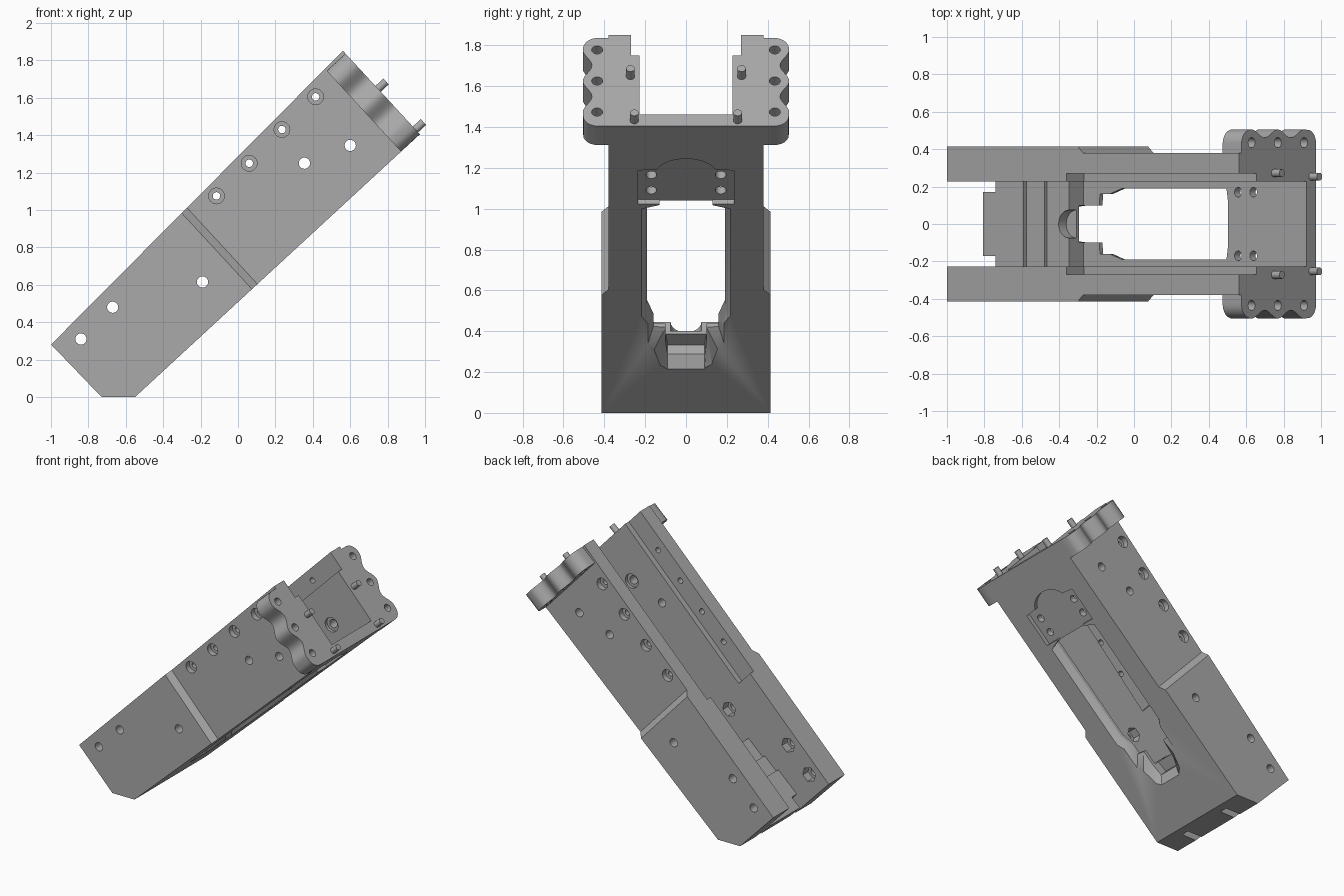
import bpy, bmesh, math
from mathutils import Matrix, Vector

cube = bpy.data.objects.get("Cube")
if cube:
    bpy.data.objects.remove(cube, do_unlink=True)

# Parts are modelled lying flat (x along the channel), then tilted into place
TILT = Matrix.Translation((-0.55, 0, 0)) @ Matrix.Rotation(math.radians(-42.7), 4, 'Y')
UNTILT = TILT.inverted()

grey = bpy.data.materials.new("plain_grey")
grey.use_nodes = True
grey.diffuse_color = (0.4, 0.4, 0.4, 1)
grey.node_tree.nodes["Principled BSDF"].inputs["Base Color"].default_value = (0.4, 0.4, 0.4, 1)


def loft(name, ring_a, ring_b):
    """Closed solid between two rings with the same number of points."""
    bm = bmesh.new()
    a = [bm.verts.new(p) for p in ring_a]
    b = [bm.verts.new(p) for p in ring_b]
    bm.faces.new(a)
    bm.faces.new(b[::-1])
    for i in range(len(a)):
        j = (i + 1) % len(a)
        bm.faces.new((a[j], a[i], b[i], b[j]))
    bmesh.ops.recalc_face_normals(bm, faces=bm.faces)
    mesh = bpy.data.meshes.new(name)
    bm.to_mesh(mesh)
    bm.free()
    mesh.materials.append(grey)
    obj = bpy.data.objects.new(name, mesh)
    bpy.context.collection.objects.link(obj)
    return obj


def prism(name, pts, axis, lo, hi):
    """Extrude a 2D outline along one axis."""
    def ring(h):
        return [Vector(p[:axis] + (h,) + p[axis:]) for p in pts]
    return loft(name, ring(lo), ring(hi))


def cylinder(name, centre, radius, axis, lo, hi, sides=24):
    pts = [(centre[0] + radius * math.cos(math.tau * i / sides),
            centre[1] + radius * math.sin(math.tau * i / sides)) for i in range(sides)]
    return prism(name, pts, axis, lo, hi)


def box(name, x, y, z):
    return prism(name, [(x[0], y[0]), (x[1], y[0]), (x[1], y[1]), (x[0], y[1])], 2, *z)


def mirrored(half):
    return half + [(x, -y) for x, y in reversed(half)]


def combine(target, tool, operation='DIFFERENCE'):
    """Apply a boolean and discard the tool."""
    mod = target.modifiers.new("bool", 'BOOLEAN')
    mod.operation, mod.solver, mod.object = operation, 'EXACT', tool
    bpy.context.view_layer.objects.active = target
    bpy.ops.object.modifier_apply(modifier=mod.name)
    bpy.data.objects.remove(tool, do_unlink=True)


# Housing: stepped plan crossed with the tapered side profile
housing = prism("channel_housing",
                mirrored([(-0.3, 0.415), (0.85, 0.415), (0.89, 0.38), (2.2, 0.38)]), 2, -0.1, 0.8)
side = [(-0.14, 0.511), (-0.132, 0.122), (0, 0), (2.072, 0), (2.072, 0.607)]
combine(housing, prism("side_profile", side, 1, -0.6, 0.6), 'INTERSECT')

# End flange with scalloped sides
LOBES = (0.093, 0.30, 0.507)
edge = [(0.4, 0.0)]
edge += [(0.435 + 0.07 * math.sin(t), 0.07 - 0.07 * math.cos(t))
         for t in [math.radians(a) for a in range(10, 90, 16)]]
for i in range(41):
    z = LOBES[0] + (LOBES[2] - LOBES[0]) * i / 40
    edge.append((0.483 + 0.022 * math.cos(math.tau * (z - LOBES[0]) / 0.207), z))
edge += [(0.43 + 0.075 * math.cos(t), 0.512 + 0.075 * math.sin(t))
         for t in [math.radians(a) for a in range(10, 91, 16)]]
edge += [(0.375, 0.587)]
flange = prism("flange", edge + [(-y, z) for y, z in reversed(edge)], 0, 1.935, 2.072)
combine(housing, flange, 'UNION')

# Channel with a stepped floor, and the ledges along its rim
floor = [(-0.3, 0.232), (0.16, 0.232), (0.16, 0.21), (0.29, 0.21), (0.29, 0.19), (0.45, 0.19),
         (0.45, 0.075), (2.2, 0.075), (2.2, 0.8), (-0.3, 0.8)]
combine(housing, prism("channel_cut", floor, 1, -0.228, 0.228))
ledge = [(0.766, 0.414), (2.2, 0.476), (2.2, 0.8), (0.766, 0.8)]
combine(housing, prism("ledge_cut", ledge, 1, -0.27, 0.27))

# Floor slot with a flared lower rim
rim = mirrored([(1.5, 0.13), (1.47, 0.222), (0.70, 0.222), (0.65, 0.19), (0.49, 0.19),
                (0.45, 0.16), (0.34, 0.13), (0.31, 0.09)])
throat = mirrored([(1.5, 0.13), (1.49, 0.19), (0.73, 0.19), (0.64, 0.16), (0.57, 0.16),
                   (0.565, 0.10), (0.46, 0.10), (0.37, 0.09)])
combine(housing, loft("rim_cut", [(x, y, -0.005) for x, y in rim],
                      [(x, y, 0.05) for x, y in throat]))
combine(housing, prism("throat_cut", throat, 2, 0.045, 0.11))
combine(housing, cylinder("thumb_cut", (0.45, 0), 0.075, 2, 0.13, 0.3))

# Recess under the floor: rectangle with a rounded head, and four screw holes
head = [(1.72 + 0.115 * math.sin(t), 0.15 * math.cos(t))
        for t in [math.radians(a) for a in range(20, 161, 10)]]
recess = [(1.51, 0.235), (1.75, 0.235)] + head + [(1.75, -0.235), (1.51, -0.235)]
recess += [(1.51, -0.13), (1.48, -0.13), (1.48, 0.13), (1.51, 0.13)]
combine(housing, prism("recess_cut", recess, 2, -0.1, 0.03))
for s in (-1, 1):
    for x in (1.575, 1.686):
        combine(housing, cylinder("floor_hole", (x, s * 0.17), 0.026, 2, -0.1, 0.15))
    # Notches at the low end of the floor
    combine(housing, box("notch", (-0.3, -0.045), sorted((s * 0.17, s * 0.228)), (-0.1, 0.4)))
    # Holes through the flange lobes
    for z in LOBES:
        combine(housing, cylinder("lobe_hole", (s * 0.435, z), 0.027, 0, 1.8, 2.2))


def flat(x, z):
    p = UNTILT @ Vector((x, 0, z))
    return p.x, p.z


# Cross holes: plain, with nut pockets at the low end, and counterbored along the rim
low = [flat(-0.84, 0.31), flat(-0.67, 0.48), flat(-0.19, 0.615)]
high = [flat(0.355, 1.25), flat(0.6, 1.345)]
for p in low + high:
    combine(housing, cylinder("cross_hole", p, 0.03, 1, -0.6, 0.6))
for p in low:
    combine(housing, cylinder("nut_pocket", p, 0.054, 1, -0.29, 0, 6))
for s in (-1, 1):
    combine(housing, cylinder("inner_bore", high[1], 0.052, 1, *sorted((s * 0.15, s * 0.25))))
for x, z in ((-0.115, 1.075), (0.06, 1.25), (0.235, 1.43), (0.415, 1.605)):
    p = flat(x, z)
    combine(housing, cylinder("rim_hole", p, 0.02, 1, -0.6, 0.6))
    for s in (-1, 1):
        combine(housing, cylinder("counterbore", p, 0.042, 1, *sorted((s * 0.34, s * 0.6))))

# Locating pins on the end face
parts = [housing]
for s, word in ((1, "left"), (-1, "right")):
    for y, z, level in ((0.272, 0.33, "upper"), (0.253, 0.035, "lower")):
        parts.append(cylinder(f"{word}_{level}_pin", (s * y, z), 0.021, 0, 2.0, 2.13))

# Tilt into place and shade
bpy.ops.object.select_all(action='DESELECT')
for obj in parts:
    obj.data.transform(TILT)
    obj.select_set(True)
bpy.context.view_layer.objects.active = housing
bpy.ops.object.shade_smooth_by_angle(angle=math.radians(30))
